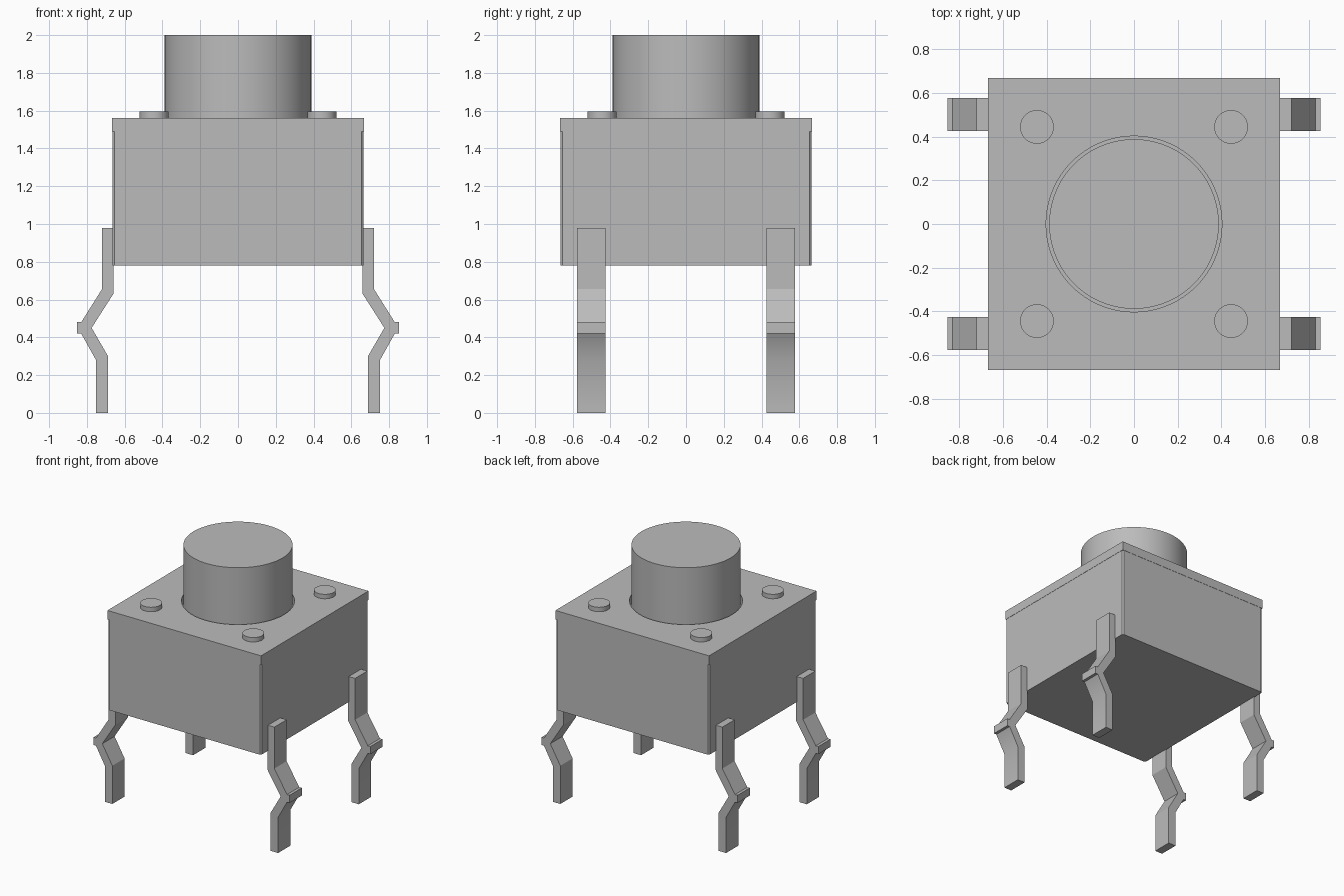
import bpy
import bmesh
import math

cube = bpy.data.objects.get("Cube")
if cube:
    bpy.data.objects.remove(cube, do_unlink=True)

grey = bpy.data.materials.new("neutral grey")
grey.use_nodes = True
grey.diffuse_color = (0.5, 0.5, 0.5, 1)
grey.node_tree.nodes["Principled BSDF"].inputs["Base Color"].default_value = (0.5, 0.5, 0.5, 1)


def finish(obj, name):
    """Name an object, give it the grey and keep its edges sharp."""
    obj.name = obj.data.name = name
    obj.data.materials.clear()
    obj.data.materials.append(grey)
    bpy.ops.object.select_all(action="DESELECT")
    obj.select_set(True)
    bpy.context.view_layer.objects.active = obj
    bpy.ops.object.shade_smooth_by_angle(angle=math.radians(30))
    return obj


def box(name, half, z0, z1):
    bpy.ops.mesh.primitive_cube_add(size=1, location=(0, 0, (z0 + z1) / 2))
    obj = bpy.context.object
    obj.scale = (2 * half, 2 * half, z1 - z0)
    bpy.ops.object.transform_apply(location=False, rotation=False, scale=True)
    return finish(obj, name)


def cylinder(name, radius, x, y, z0, z1, sides):
    bpy.ops.mesh.primitive_cylinder_add(vertices=sides, radius=radius, depth=z1 - z0,
                                        location=(x, y, (z0 + z1) / 2))
    return finish(bpy.context.object, name)


def extruded_leg(name, profile, y0, y1):
    """Extrude an x-z outline along y."""
    mesh = bpy.data.meshes.new(name)
    bm = bmesh.new()
    face = bm.faces.new([bm.verts.new((x, y0, z)) for x, z in profile])
    result = bmesh.ops.extrude_face_region(bm, geom=[face])
    verts = [v for v in result["geom"] if isinstance(v, bmesh.types.BMVert)]
    bmesh.ops.translate(bm, verts=verts, vec=(0, y1 - y0, 0))
    bmesh.ops.recalc_face_normals(bm, faces=bm.faces)
    bm.to_mesh(mesh)
    bm.free()
    obj = bpy.data.objects.new(name, mesh)
    bpy.context.collection.objects.link(obj)
    return finish(obj, name)


# Housing with slightly chamfered upright corners
housing = box("housing", 0.665, 0.78, 1.49)
bm = bmesh.new()
bm.from_mesh(housing.data)
uprights = [e for e in bm.edges if abs(e.verts[0].co.z - e.verts[1].co.z) > 0.1]
bmesh.ops.bevel(bm, geom=uprights, offset=0.01, segments=1, affect="EDGES")
bm.to_mesh(housing.data)
bm.free()

# Square cover plate with a round opening for the button
cover = box("cover_plate", 0.667, 1.49, 1.56)
cutter = cylinder("opening_cutter", 0.402, 0, 0, 1.4, 1.7, 96)
cutter.hide_render = True
cutter.hide_set(True)
opening = cover.modifiers.new("opening", "BOOLEAN")
opening.operation = "DIFFERENCE"
opening.solver = "EXACT"
opening.object = cutter
# Bake the opening into the plate and drop the helper
depsgraph = bpy.context.evaluated_depsgraph_get()
cut_mesh = bpy.data.meshes.new_from_object(cover.evaluated_get(depsgraph))
cover.modifiers.clear()
cover.data = cut_mesh
bpy.data.objects.remove(cutter, do_unlink=True)
finish(cover, "cover_plate")

# Push button
cylinder("button", 0.388, 0, 0, 1.49, 2.0, 96)

# Bent pins and rivets, one of each per corner
PIN = [(0.66, 0.98), (0.72, 0.98), (0.72, 0.655), (0.83, 0.48), (0.852, 0.48),
       (0.852, 0.42), (0.83, 0.42), (0.752, 0.28), (0.752, 0), (0.688, 0),
       (0.688, 0.3), (0.775, 0.45), (0.66, 0.63)]
for sx, side in ((1, "left"), (-1, "right")):
    for sy, end in ((-1, "front"), (1, "back")):
        outline = [(sx * x, z) for x, z in PIN]
        extruded_leg(f"{end}_{side}_pin", outline, sy * 0.425, sy * 0.577)
        cylinder(f"{end}_{side}_rivet", 0.077, sx * 0.444, sy * 0.444, 1.55, 1.595, 48)
